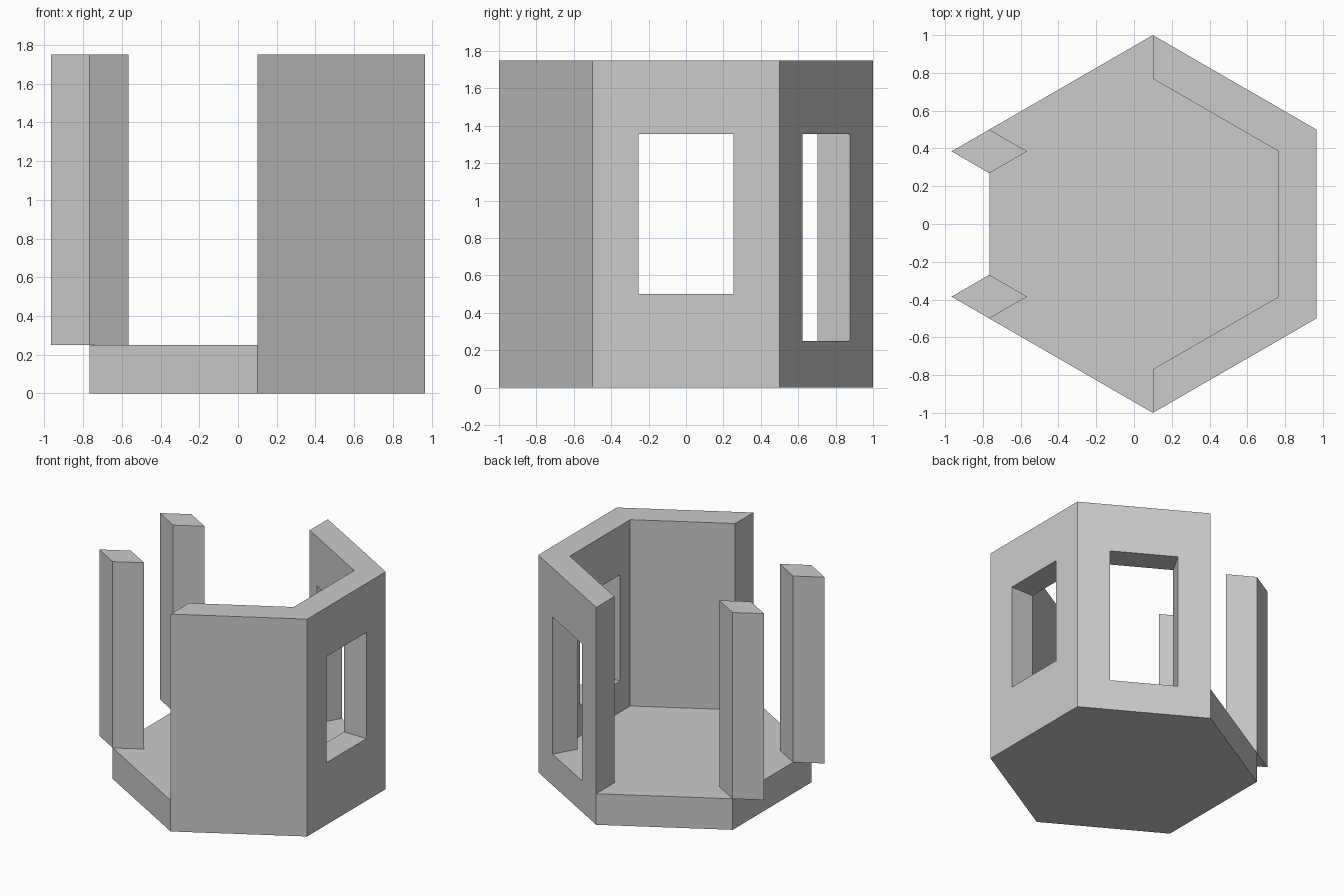
import bpy, bmesh
from math import cos, sin, pi, radians, sqrt
from mathutils import Matrix

if "Cube" in bpy.data.objects:
    bpy.data.objects.remove(bpy.data.objects["Cube"])

CX = 0.1                      # hexagon centre
WALL = 0.2                    # wall thickness
FLOOR, TOP = 0.25, 1.75
APO = sqrt(3) / 2             # outer apothem
R_IN = (APO - WALL) / APO     # inner corner radius


def prism(name, pts, z0, z1):
    bm = bmesh.new()
    face = bm.faces.new([bm.verts.new((x, y, z0)) for x, y in pts])
    ext = bmesh.ops.extrude_face_region(bm, geom=[face], use_keep_orig=True)
    for v in ext["geom"]:
        if isinstance(v, bmesh.types.BMVert):
            v.co.z = z1
    bmesh.ops.recalc_face_normals(bm, faces=bm.faces)
    me = bpy.data.meshes.new(name)
    bm.to_mesh(me)
    bm.free()
    ob = bpy.data.objects.new(name, me)
    bpy.context.collection.objects.link(ob)
    return ob


def cut(target, cutter):
    cutter.hide_render = True
    mod = target.modifiers.new("cut", 'BOOLEAN')
    mod.operation, mod.solver, mod.object = 'DIFFERENCE', 'EXACT', cutter
    bpy.context.view_layer.objects.active = target
    bpy.ops.object.modifier_apply(modifier=mod.name)
    bpy.data.objects.remove(cutter)


def corner(r, deg):
    return (CX + r * cos(radians(deg)), r * sin(radians(deg)))


# Hexagonal block, hollowed to leave the floor and three walls
room = prism("floor_and_walls", [corner(1, a) for a in range(-90, 270, 60)], 0, TOP)
hollow = [(CX, -1.5)] + [corner(R_IN, a) for a in (-90, -30, 30, 90)]
hollow += [(CX, 1.5), (-1.5, 1.5), (-1.5, -1.5)]
cut(room, prism("hollow_cutter", hollow, FLOOR, 2))


# Openings: a window in the right wall, a doorway in the back wall
def opening(name, deg, z0, z1, half=0.255):
    d0, d1 = APO - WALL - 0.1, APO + 0.1
    ob = prism(name, [(d0, -half), (d1, -half), (d1, half), (d0, half)], z0, z1)
    ob.data.transform(Matrix.Translation((CX, 0, 0)) @ Matrix.Rotation(radians(deg), 4, 'Z'))
    return ob


cut(room, opening("window_cutter", 0, 0.5, 1.355))
cut(room, opening("doorway_cutter", 60, FLOOR, 1.355))

# Diamond-section pillars at the two open left corners
px, dx, dy = CX - APO, 0.2, 0.2 / sqrt(3)
for name, s in (("front_pillar", -1), ("back_pillar", 1)):
    cy = s * (0.5 - dy)
    prism(name, [(px - dx, cy), (px, cy - dy), (px + dx, cy), (px, cy + dy)], FLOOR, TOP)
